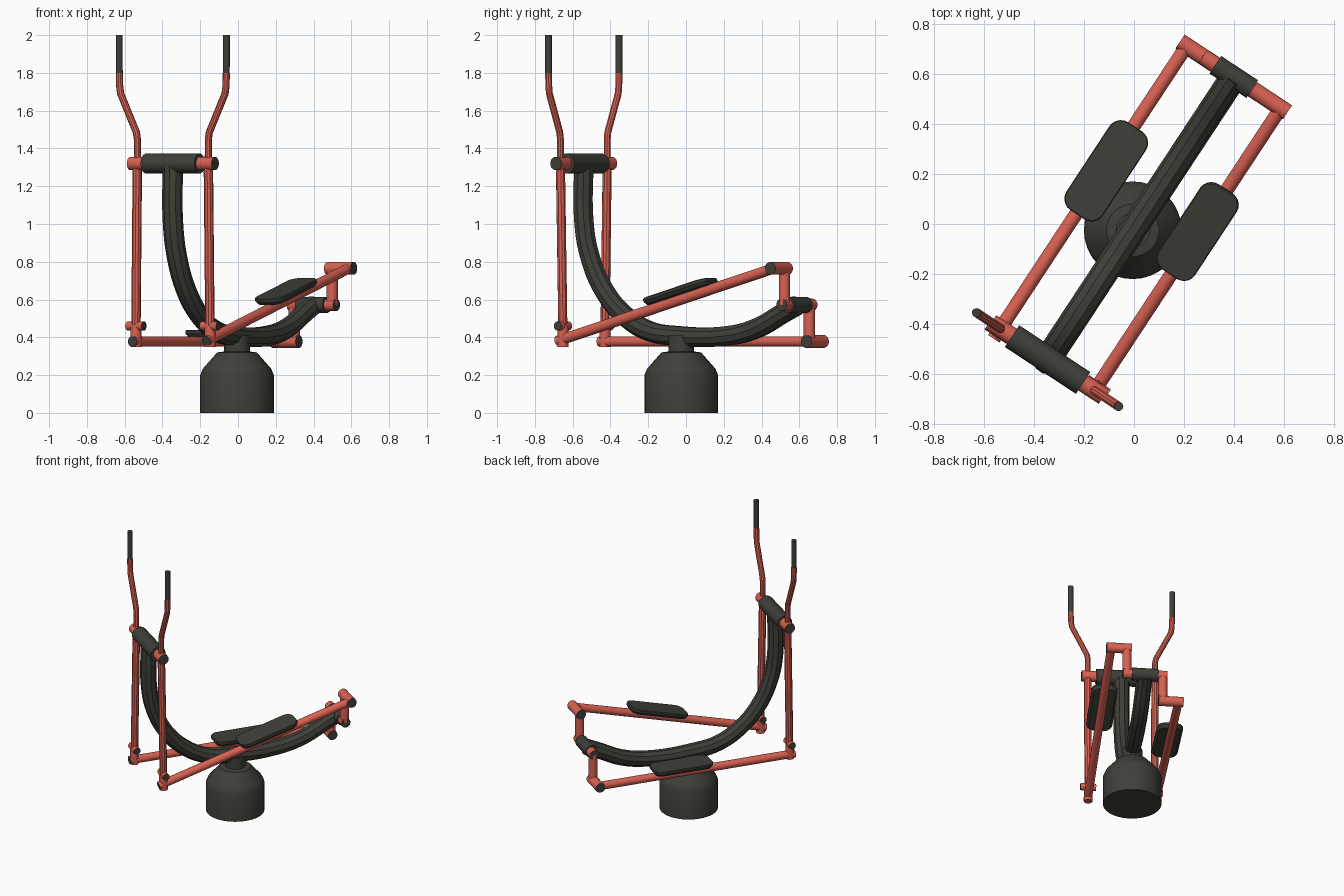
import bpy, bmesh, math
from mathutils import Vector, Matrix

if "Cube" in bpy.data.objects:
    bpy.data.objects.remove(bpy.data.objects["Cube"])

# Machine frame: u runs along the beam, v across it, turned in plan
U = Vector((0.55, 0.835, 0)).normalized()
V = Vector((U.y, -U.x, 0))
ORIGIN = Vector((-0.005, -0.025, 0))


def P(u, v, z):
    return ORIGIN + U * u + V * v + Vector((0, 0, z))


def material(name, rgb):
    m = bpy.data.materials.new(name)
    m.diffuse_color = (*rgb, 1)
    m.use_nodes = True
    m.node_tree.nodes["Principled BSDF"].inputs["Base Color"].default_value = m.diffuse_color
    return m


DARK = material("dark_grey", (0.05, 0.051, 0.04))
RED = material("coral_red", (0.70, 0.12, 0.085))


def finish(obj, name, mats):
    obj.name = name
    for m in mats:
        obj.data.materials.append(m)
    bpy.ops.object.select_all(action='DESELECT')
    obj.select_set(True)
    bpy.context.view_layer.objects.active = obj
    if obj.type == 'CURVE':
        bpy.ops.object.convert(target='MESH')
        obj = bpy.context.object
    bpy.ops.object.shade_smooth_by_angle(angle=math.radians(35))
    return obj


def mesh_object(bm, name, mats):
    bmesh.ops.recalc_face_normals(bm, faces=bm.faces)
    me = bpy.data.meshes.new(name)
    bm.to_mesh(me)
    bm.free()
    obj = bpy.data.objects.new(name, me)
    bpy.context.collection.objects.link(obj)
    return finish(obj, name, mats)


def rod(name, a, b, r, mat, dark_ends=False, sides=16):
    """Straight cylinder between two points, optionally with dark end faces."""
    d = b - a
    bm = bmesh.new()
    bmesh.ops.create_cone(bm, cap_ends=True, segments=sides, radius1=r, radius2=r, depth=d.length)
    for f in bm.faces:
        f.material_index = int(dark_ends and len(f.verts) > 4)
    rot = Vector((0, 0, 1)).rotation_difference(d).to_matrix().to_4x4()
    bm.transform(Matrix.Translation((a + b) / 2) @ rot)
    return mesh_object(bm, name, [mat, DARK] if dark_ends else [mat])


def bent_tube(name, pts, r, mat, smooth=False):
    """Round tube along a path."""
    cu = bpy.data.curves.new(name, 'CURVE')
    cu.dimensions = '3D'
    cu.bevel_depth = r
    cu.bevel_resolution = 3
    cu.use_fill_caps = True
    cu.resolution_u = 5
    sp = cu.splines.new('BEZIER' if smooth else 'POLY')
    if smooth:
        sp.bezier_points.add(len(pts) - 1)
        for bp, p in zip(sp.bezier_points, pts):
            bp.co = p
            bp.handle_left_type = bp.handle_right_type = 'AUTO'
    else:
        sp.points.add(len(pts) - 1)
        for sp_pt, p in zip(sp.points, pts):
            sp_pt.co = (*p, 1)
    obj = bpy.data.objects.new(name, cu)
    bpy.context.collection.objects.link(obj)
    return finish(obj, name, [mat])


def pedal(name, centre, slope, length=0.42, width=0.175, thick=0.036, corner=0.055):
    """Rounded plate with a narrower underside, tilted along the arm."""
    bm = bmesh.new()
    rings = []
    for z, inset in ((-thick / 2, 0.014), (0.0, 0.0), (thick / 2 - 0.005, 0.0), (thick / 2, 0.004)):
        ring = []
        for q, (sx, sy) in enumerate(((1, 1), (-1, 1), (-1, -1), (1, -1))):
            for k in range(6):
                t = math.radians(90 * q + 18 * k)
                rad = corner - inset
                ring.append(bm.verts.new((sx * (length / 2 - corner) + rad * math.cos(t),
                                          sy * (width / 2 - corner) + rad * math.sin(t), z)))
        rings.append(ring)
    n = len(rings[0])
    for a, b in zip(rings, rings[1:]):
        for i in range(n):
            bm.faces.new((a[i], a[(i + 1) % n], b[(i + 1) % n], b[i]))
    bm.faces.new(rings[0][::-1])
    bm.faces.new(rings[-1])
    x = (U + Vector((0, 0, slope))).normalized()
    y = Vector((0, 0, 1)).cross(U)
    rot = Matrix((x, y, x.cross(y))).transposed().to_4x4()
    bm.transform(Matrix.Translation(centre) @ rot)
    return mesh_object(bm, name, [DARK])


# Base: lathed pot with a sloped shoulder and neck
bm = bmesh.new()
profile = [(0.195, 0), (0.195, 0.2), (0.18, 0.235), (0.105, 0.32), (0.068, 0.325), (0.068, 0.41)]
rings = []
for r, z in profile:
    rings.append([bm.verts.new(ORIGIN + Vector((r * math.cos(a), r * math.sin(a), z)))
                  for a in (math.tau * i / 32 for i in range(32))])
for a, b in zip(rings, rings[1:]):
    for i in range(32):
        bm.faces.new((a[i], a[(i + 1) % 32], b[(i + 1) % 32], b[i]))
bm.faces.new(rings[0])
bm.faces.new(rings[-1])
mesh_object(bm, "base", [DARK])

# Main beam: upright sweeping down and back up to the crank hub
beam = [(-0.618, 1.32), (-0.618, 1.02), (-0.58, 0.83), (-0.49, 0.65), (-0.365, 0.52),
        (-0.21, 0.435), (-0.03, 0.408), (0.31, 0.41), (0.485, 0.45), (0.65, 0.53), (0.735, 0.57)]
bent_tube("main_beam", [P(u, 0, z) for u, z in beam], 0.054, DARK, smooth=True)

# Top pivot and rear hub
TOP_U, TOP_Z, HUB_U, HUB_Z = -0.618, 1.32, 0.733, 0.572
rod("top_pivot_sleeve", P(TOP_U, -0.17, TOP_Z), P(TOP_U, 0.17, TOP_Z), 0.053, DARK)
rod("top_axle", P(TOP_U, -0.268, TOP_Z), P(TOP_U, 0.268, TOP_Z), 0.036, RED, True)
rod("crank_hub", P(HUB_U, -0.088, HUB_Z), P(HUB_U, 0.088, HUB_Z), 0.043, DARK)
rod("crank_axle", P(HUB_U, -0.148, HUB_Z), P(HUB_U, 0.148, HUB_Z), 0.033, RED, True)

# Both sides: handle, joint, pedal arm, crank and pedal
SIDE = 0.225
for side, s, low_u, front_z, rear_z in (("left", -1, -0.632, 0.378, 0.378),
                                        ("right", 1, -0.602, 0.39, 0.765)):
    v = s * SIDE
    # swinging handle with dark grip
    bent_tube(side + "_handle_lower", [P(low_u, v, 0.42), P(TOP_U, v, TOP_Z)], 0.025, RED)
    bent_tube(side + "_handle_upper",
              [P(TOP_U, v, TOP_Z), P(TOP_U, v, 1.45), P(TOP_U, v + s * 0.006, 1.485),
               P(TOP_U, v + s * 0.106, 1.69), P(TOP_U, v + s * 0.112, 1.73),
               P(TOP_U, v + s * 0.114, 1.80)], 0.019, RED)
    rod(side + "_grip", P(TOP_U, v + s * 0.114, 1.79), P(TOP_U, v + s * 0.115, 2.0), 0.018, DARK)
    # lower joint
    rod(side + "_joint_post", P(low_u, v, 0.35), P(low_u, v, 0.46), 0.029, RED)
    rod(side + "_joint_pin", P(low_u, v - 0.052, 0.46), P(low_u, v + 0.052, 0.46), 0.024, RED, True)
    # pedal arm and crank
    slope = (rear_z - front_z) / (HUB_U - low_u)
    rod(side + "_pedal_arm", P(low_u - 0.035, v, front_z - 0.035 * slope),
        P(HUB_U, v, rear_z), 0.028, RED, True)
    sign = 1 if rear_z > HUB_Z else -1
    rod(side + "_crank", P(HUB_U, s * 0.12, HUB_Z), P(HUB_U, s * 0.12, rear_z + sign * 0.015), 0.03, RED)
    rod(side + "_crank_pin", P(HUB_U, s * 0.09, rear_z), P(HUB_U, s * 0.257, rear_z), 0.034, RED, True)
    # foot pedal
    pu = 0.14
    pedal(side + "_pedal", P(pu, s * 0.219, front_z + (pu - low_u) * slope + 0.043), slope)
